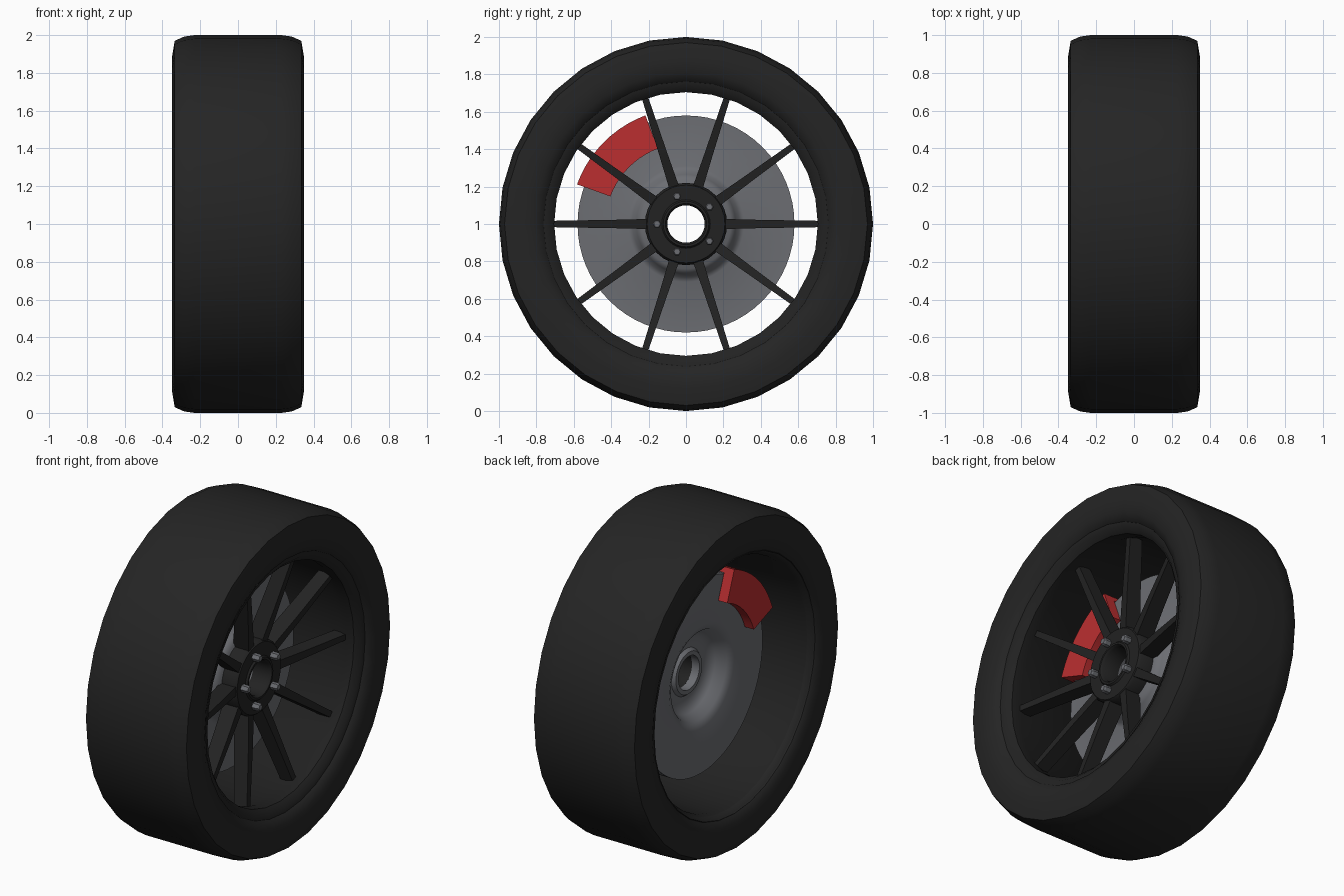
import bpy, bmesh, math
from math import sin, cos, pi, radians

if "Cube" in bpy.data.objects:
    bpy.data.objects.remove(bpy.data.objects["Cube"])

CENTRE_Z = 1.0


def material(name, rgb):
    m = bpy.data.materials.new(name)
    m.use_nodes = True
    m.diffuse_color = (*rgb, 1)
    bsdf = m.node_tree.nodes["Principled BSDF"]
    bsdf.inputs["Base Color"].default_value = (*rgb, 1)
    bsdf.inputs["Roughness"].default_value = 0.6
    return m


RUBBER = material("black rubber", (0.018, 0.018, 0.018))
ALLOY = material("dark alloy", (0.016, 0.016, 0.016))
STEEL = material("grey steel", (0.15, 0.155, 0.17))
RED = material("red paint", (0.5, 0.028, 0.03))


def finish(name, bm, mat, smooth=None):
    bmesh.ops.recalc_face_normals(bm, faces=bm.faces)
    mesh = bpy.data.meshes.new(name)
    bm.to_mesh(mesh)
    bm.free()
    mesh.materials.append(mat)
    obj = bpy.data.objects.new(name, mesh)
    obj.location.z = CENTRE_Z
    bpy.context.collection.objects.link(obj)
    if smooth:
        bpy.ops.object.select_all(action="DESELECT")
        obj.select_set(True)
        bpy.context.view_layer.objects.active = obj
        bpy.ops.object.shade_smooth_by_angle(angle=radians(smooth))
    return obj


def lathe(name, profile, mat, steps=32, start=0, end=360, smooth=40):
    """Turn a closed (x, radius) profile about the axle; cap it if partial."""
    bm = bmesh.new()
    full = end - start == 360
    rings = []
    for i in range(steps if full else steps + 1):
        a = radians(start + (end - start) * i / steps)
        rings.append([bm.verts.new((x, r * cos(a), r * sin(a))) for x, r in profile])
    n = len(profile)
    for i in range(steps):
        p, q = rings[i], rings[(i + 1) % len(rings)]
        for j in range(n):
            k = (j + 1) % n
            bm.faces.new((p[j], p[k], q[k], q[j]))
    if not full:
        bm.faces.new(rings[0])
        bm.faces.new(rings[-1])
    return finish(name, bm, mat, smooth)


# Tyre: half section mirrored across the tread, closed over the barrel
half = [(0.23, 1.0), (0.285, 0.992), (0.335, 0.97), (0.35, 0.88),
        (0.342, 0.81), (0.32, 0.765), (0.28, 0.745)]
lathe("tyre", half + [(-x, r) for x, r in reversed(half)], RUBBER)

# Rim barrel: narrow lip at the front, open at the back
lathe("rim_barrel", [(0.315, 0.765), (0.31, 0.735), (0.28, 0.705), (0.22, 0.705),
                     (0.17, 0.72), (-0.27, 0.735), (-0.3, 0.76), (-0.325, 0.765),
                     (-0.315, 0.775), (0.3, 0.775)], ALLOY)

# Hub with a raised collar around the bore
lathe("hub", [(0.03, 0.22), (0.125, 0.22), (0.14, 0.208), (0.14, 0.13),
              (0.15, 0.122), (0.15, 0.11), (0.135, 0.1), (0.03, 0.1)], ALLOY)

# Spokes: tapered bars leaning outwards towards the rim
bm = bmesh.new()
for i in range(10):
    a = i * pi / 5
    ends = []
    for r, w, back, front in ((0.2, 0.027, 0.03, 0.132), (0.4, 0.022, 0.075, 0.17),
                              (0.715, 0.017, 0.14, 0.225)):
        ends.append([bm.verts.new((x, r * cos(a) - t * sin(a), r * sin(a) + t * cos(a)))
                     for x, t in ((back, -w), (back, w), (front, w), (front, -w))])
    for p, q in zip(ends, ends[1:]):
        for j in range(4):
            k = (j + 1) % 4
            bm.faces.new((p[j], p[k], q[k], q[j]))
    bm.faces.new(ends[0])
    bm.faces.new(ends[-1])
finish("spokes", bm, ALLOY)

# Wheel bolts: five hexagonal heads
bm = bmesh.new()
for i in range(5):
    a = pi + i * 2 * pi / 5
    rings = []
    for x, r in ((0.12, 0.023), (0.175, 0.023), (0.185, 0.017)):
        rings.append([bm.verts.new((x, 0.155 * cos(a) + r * cos(j * pi / 3),
                                    0.155 * sin(a) + r * sin(j * pi / 3)))
                      for j in range(6)])
    for p, q in zip(rings, rings[1:]):
        for j in range(6):
            k = (j + 1) % 6
            bm.faces.new((p[j], p[k], q[k], q[j]))
    bm.faces.new(rings[0])
    bm.faces.new(rings[-1])
finish("wheel_bolts", bm, STEEL)

# Brake disc with a dished centre, hollow towards the back
lathe("brake_disc", [(-0.105, 0.58), (-0.035, 0.58), (-0.035, 0.31), (-0.025, 0.285),
                     (0.02, 0.265), (0.045, 0.24), (0.045, 0.1), (-0.02, 0.1),
                     (-0.02, 0.125), (0.0, 0.14), (0.0, 0.2), (-0.03, 0.235),
                     (-0.085, 0.265), (-0.105, 0.31)], STEEL, steps=64, smooth=50)

# Brake caliper: U section straddling the disc edge
lathe("brake_caliper", [(-0.17, 0.43), (-0.17, 0.62), (0.03, 0.62), (0.03, 0.43),
                        (-0.03, 0.43), (-0.03, 0.587), (-0.11, 0.587), (-0.11, 0.43)],
      RED, steps=10, start=110.5, end=160, smooth=30)
